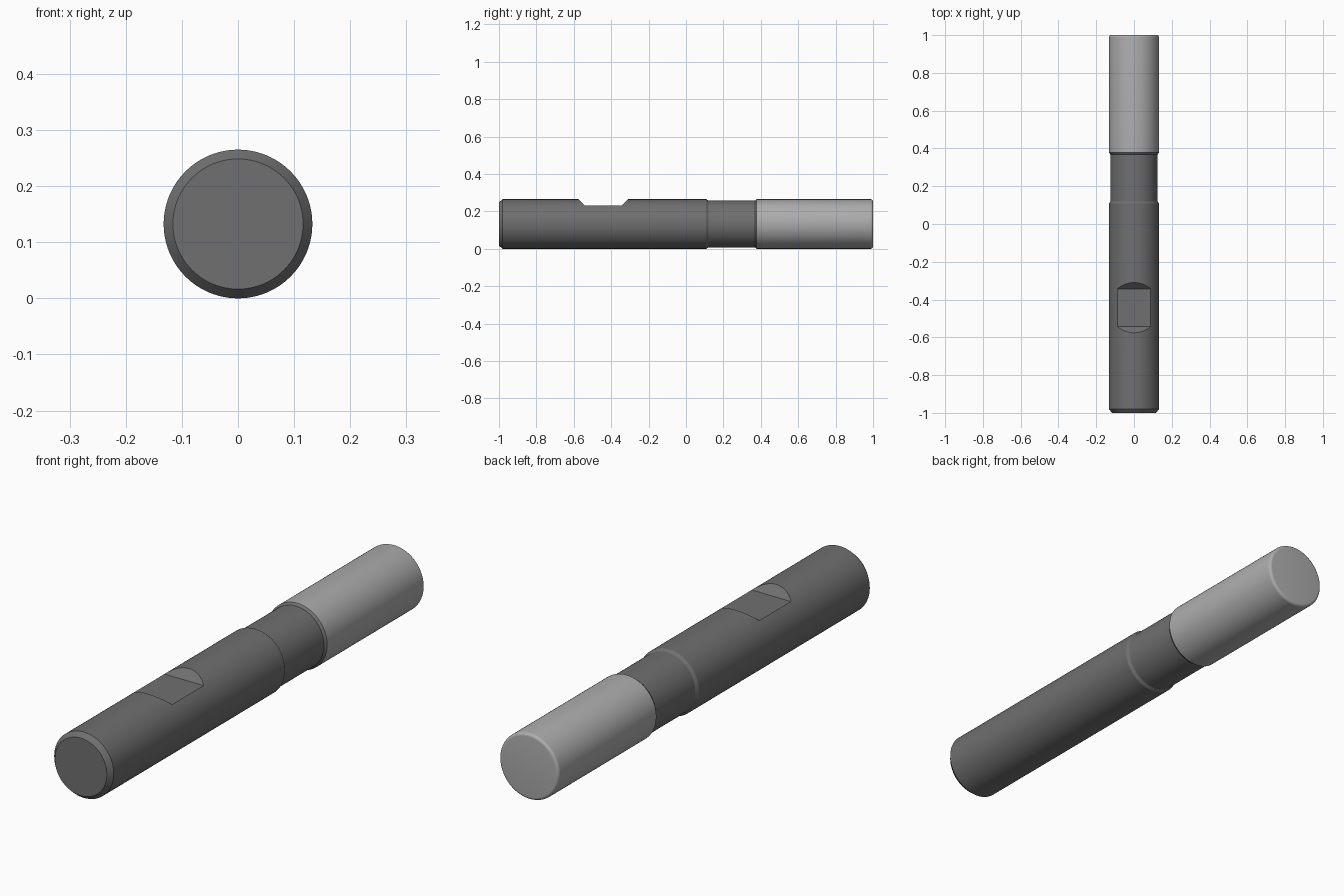
import bpy, bmesh, math

if "Cube" in bpy.data.objects:
    bpy.data.objects.remove(bpy.data.objects["Cube"])

R = 0.1325      # main radius, also the axis height
SEGMENTS = 96


def material(name, value):
    mat = bpy.data.materials.new(name)
    mat.diffuse_color = (value, value, value, 1)
    mat.use_nodes = True
    mat.node_tree.nodes["Principled BSDF"].inputs["Base Color"].default_value = mat.diffuse_color
    return mat


def add_object(name, bm, mat=None):
    bmesh.ops.recalc_face_normals(bm, faces=bm.faces)
    mesh = bpy.data.meshes.new(name)
    bm.to_mesh(mesh)
    bm.free()
    obj = bpy.data.objects.new(name, mesh)
    bpy.context.collection.objects.link(obj)
    if mat:
        mesh.materials.append(mat)
    return obj


def turned(name, profile, mat):
    """Lathe a (y, radius) profile around the long axis, with closed ends."""
    bm = bmesh.new()
    rings = []
    for y, r in profile:
        rings.append([bm.verts.new((r * math.cos(a), y, R + r * math.sin(a)))
                      for a in (2 * math.pi * i / SEGMENTS for i in range(SEGMENTS))])
    for a, b in zip(rings, rings[1:]):
        for i in range(SEGMENTS):
            j = (i + 1) % SEGMENTS
            bm.faces.new((a[i], a[j], b[j], b[i]))
    bm.faces.new(rings[0])
    bm.faces.new(rings[-1])
    return add_object(name, bm, mat)


def activate(obj):
    bpy.ops.object.select_all(action='DESELECT')
    obj.select_set(True)
    bpy.context.view_layer.objects.active = obj


dark = material("dark_steel", 0.16)
light = material("light_steel", 0.42)

# Shank with chamfered end and reduced neck
shank = turned("shank", [(-1, 0.116), (-0.98, R), (0.108, R), (0.12, 0.125),
                         (0.368, 0.125), (0.378, R)], dark)

# Cutting head with a rounded tip edge
f = 0.012
tip = [(1 - f + f * math.sin(t), R - f + f * math.cos(t))
       for t in (math.pi / 2 * i / 6 for i in range(7))]
head = turned("cutting_head", [(0.378, R)] + tip, light)

# Clamping flat: trapezoid cutter with sloped ends
bm = bmesh.new()
side = [bm.verts.new((-0.2, y, z)) for y, z in
        [(-0.543, 0.232), (-0.343, 0.232), (-0.243, 0.332), (-0.643, 0.332)]]
face = bm.faces.new(side)
ext = bmesh.ops.extrude_face_region(bm, geom=[face])
bmesh.ops.translate(bm, vec=(0.4, 0, 0),
                    verts=[v for v in ext["geom"] if isinstance(v, bmesh.types.BMVert)])
cutter = add_object("flat_cutter", bm)
cutter.hide_render = True

mod = shank.modifiers.new("clamping_flat", 'BOOLEAN')
mod.operation = 'DIFFERENCE'
mod.solver = 'EXACT'
mod.object = cutter
activate(shank)
bpy.ops.object.modifier_apply(modifier=mod.name)
bpy.data.objects.remove(cutter, do_unlink=True)

for obj in (shank, head):
    activate(obj)
    bpy.ops.object.shade_smooth_by_angle(angle=math.radians(25))
